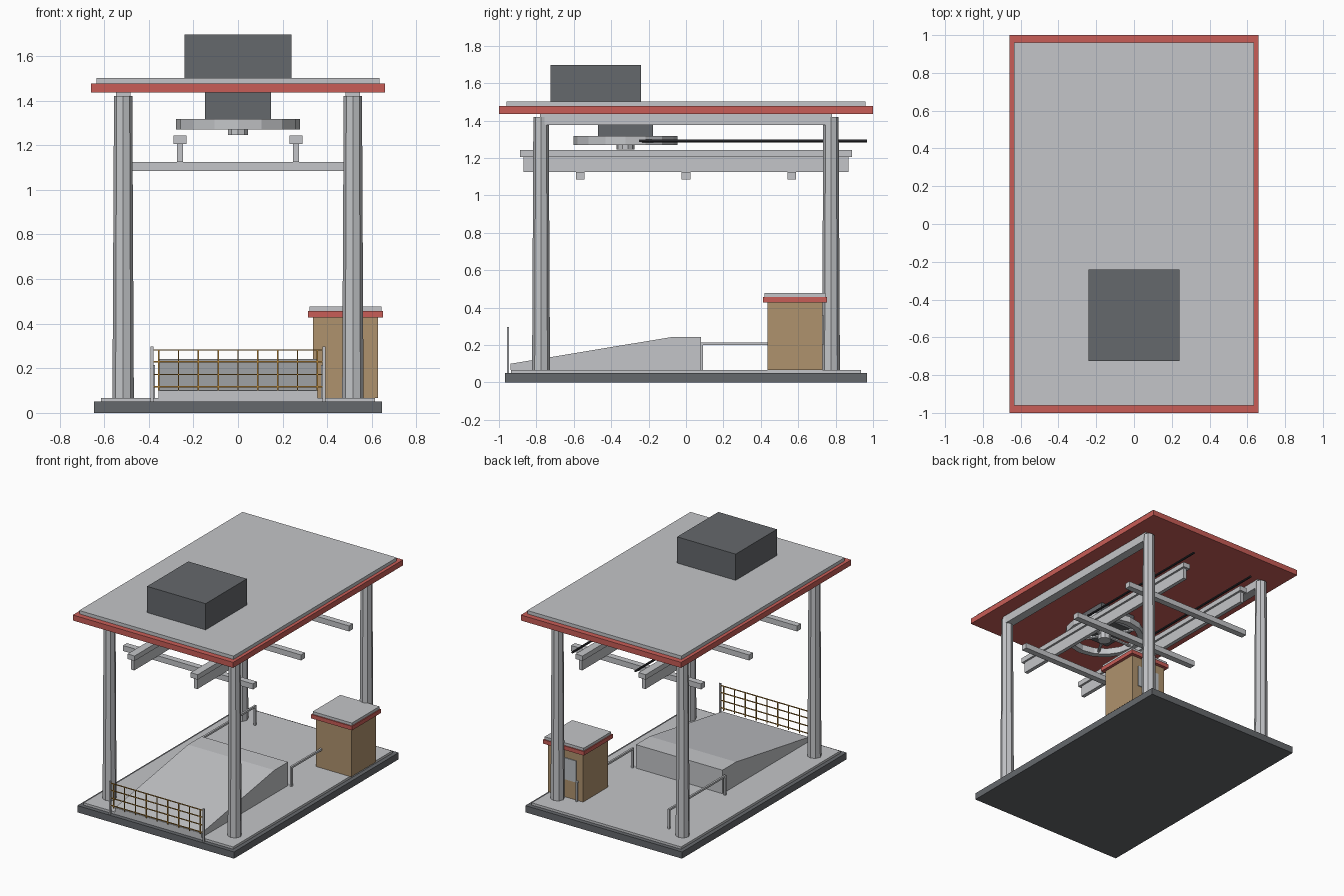
import bpy, bmesh, math
from mathutils import Matrix, Vector

if "Cube" in bpy.data.objects:
    bpy.data.objects.remove(bpy.data.objects["Cube"], do_unlink=True)


def material(name, rgb):
    m = bpy.data.materials.new(name)
    m.use_nodes = True
    m.diffuse_color = (*rgb, 1)
    m.node_tree.nodes["Principled BSDF"].inputs["Base Color"].default_value = (*rgb, 1)
    return m


GREY = material("light grey", (0.55, 0.56, 0.58))
DARK = material("dark grey", (0.13, 0.138, 0.15))
RED = material("red trim", (0.58, 0.11, 0.095))
TAN = material("tan wall", (0.43, 0.29, 0.155))
GLASS = material("window grey", (0.5, 0.53, 0.56))
AMBER = material("amber wire", (0.5, 0.25, 0.04))
BLACK = material("black cable", (0.03, 0.03, 0.035))


def finish(name, bm, mat):
    bmesh.ops.recalc_face_normals(bm, faces=bm.faces)
    mesh = bpy.data.meshes.new(name)
    bm.to_mesh(mesh)
    bm.free()
    mesh.materials.append(mat)
    ob = bpy.data.objects.new(name, mesh)
    bpy.context.collection.objects.link(ob)
    return ob


def add_box(bm, x, y, z):
    """Add a box given its (min, max) range on each axis."""
    mid = Vector([(a + b) / 2 for a, b in (x, y, z)])
    size = [b - a for a, b in (x, y, z)]
    bmesh.ops.create_cube(bm, size=1, matrix=Matrix.Translation(mid) @ Matrix.Diagonal((*size, 1)))


def box(name, x, y, z, mat):
    bm = bmesh.new()
    add_box(bm, x, y, z)
    return finish(name, bm, mat)


def around(c, half):
    return (c - half, c + half)


def add_rod(bm, a, b, r1, r2, sides):
    """Add a straight, possibly tapered rod from a to b."""
    a, b = Vector(a), Vector(b)
    turn = (b - a).to_track_quat("Z", "Y").to_matrix().to_4x4()
    bmesh.ops.create_cone(bm, cap_ends=True, segments=sides, radius1=r1, radius2=r2,
                          depth=(b - a).length, matrix=Matrix.Translation((a + b) / 2) @ turn)


def rod(name, a, b, r1, r2, sides, mat):
    bm = bmesh.new()
    add_rod(bm, a, b, r1, r2, sides)
    return finish(name, bm, mat)


# Ground plinth and canopy roof
box("base_plinth", around(0, 0.645), around(0, 0.968), (0, 0.05), DARK)
box("floor_slab", around(0, 0.615), around(0, 0.936), (0.05, 0.067), GREY)
box("roof_trim", around(0, 0.66), around(0, 1.0), (1.436, 1.477), RED)
box("roof_top", around(0, 0.635), around(0, 0.96), (1.477, 1.502), GREY)
box("roof_machine_house", around(0, 0.241), (-0.725, -0.24), (1.502, 1.697), DARK)

# Portal frames: tapered columns with a beam on top
for sx, side in ((1, "left"), (-1, "right")):
    x = sx * 0.515
    for sy, end in ((-1, "front"), (1, "back")):
        y = sy * 0.775
        rod(f"{side}_{end}_column", (x, y, 0.067), (x, y, 1.42), 0.048, 0.041, 8, GREY)
    box(f"{side}_top_beam", around(x, 0.033), around(0, 0.78), (1.375, 1.436), GREY)

# Overhead T rails, drive cables and the cross beams that carry them
for sx, side in ((1, "left"), (-1, "right")):
    x = sx * 0.26
    bm = bmesh.new()
    add_box(bm, around(x, 0.029), around(0, 0.887), (1.206, 1.243))
    add_box(bm, around(x, 0.014), around(0, 0.87), (1.125, 1.206))
    finish(f"{side}_rail", bm, GREY)
    rod(f"{side}_cable", (x, -0.25, 1.292), (x, 0.967, 1.292), 0.008, 0.008, 8, BLACK)
for i in (-1, 0, 1):
    box("cross_beam", around(0, 0.535), around(i * 0.565, 0.023), (1.085, 1.126), GREY)

# Drive wheel hanging under its motor
WY = -0.324
box("wheel_motor", around(0, 0.148), around(WY, 0.147), (1.317, 1.436), DARK)
rod("wheel_hub", (0, WY, 1.245), (0, WY, 1.317), 0.048, 0.048, 10, GREY)
bm = bmesh.new()
SEG = 16
loops = []
for r, z in ((0.278, 1.27), (0.278, 1.317), (0.235, 1.317), (0.235, 1.27)):
    loops.append([bm.verts.new((r * math.cos(t), WY + r * math.sin(t), z))
                  for t in (math.tau * k / SEG for k in range(SEG))])
for i in range(4):
    p, q = loops[i], loops[(i + 1) % 4]
    for k in range(SEG):
        n = (k + 1) % SEG
        bm.faces.new((p[k], p[n], q[n], q[k]))
finish("wheel_rim", bm, GREY)
bm = bmesh.new()
for k in range(6):
    t = math.tau * k / 6
    c, s = math.cos(t), math.sin(t)
    add_rod(bm, (0.04 * c, WY + 0.04 * s, 1.29), (0.24 * c, WY + 0.24 * s, 1.29), 0.011, 0.011, 6)
finish("wheel_spokes", bm, GREY)

# Boarding ramp from a side profile
bm = bmesh.new()
profile = [(-0.937, 0.067), (-0.937, 0.1), (-0.08, 0.242), (0.08, 0.242), (0.08, 0.067)]
face = bm.faces.new([bm.verts.new((-0.356, y, z)) for y, z in profile])
new = bmesh.ops.extrude_face_region(bm, geom=[face])["geom"]
bmesh.ops.translate(bm, vec=(0.712, 0, 0), verts=[v for v in new if isinstance(v, bmesh.types.BMVert)])
finish("boarding_ramp", bm, GREY)

# Handrails behind the ramp
for sx, side in ((1, "left"), (-1, "right")):
    x = sx * 0.38
    bm = bmesh.new()
    for y in (0.085, 0.742):
        add_box(bm, around(x, 0.007), around(y, 0.007), (0.06, 0.214))
    add_box(bm, around(x, 0.007), (0.085, 0.742), (0.2, 0.214))
    finish(f"{side}_handrail", bm, GREY)

# Front wire fence
FY = -0.952
for sx, side in ((1, "left"), (-1, "right")):
    box(f"{side}_fence_post", around(sx * 0.386, 0.006), around(FY, 0.006), (0.05, 0.297), GREY)
bm = bmesh.new()
for z in (0.117, 0.172, 0.23, 0.282):
    add_box(bm, around(0, 0.386), around(FY, 0.003), around(z, 0.003))
for k in range(-4, 5):
    add_box(bm, around(k * 0.089, 0.003), around(FY, 0.003), (0.1, 0.284))
finish("fence_wires", bm, AMBER)

# Operator booth
BX, BY = 0.482, 0.583
box("booth_walls", around(BX, 0.145), around(BY, 0.146), (0.067, 0.428), TAN)
box("booth_roof_trim", around(BX, 0.168), around(BY, 0.17), (0.428, 0.458), RED)
box("booth_roof_top", around(BX, 0.161), around(BY, 0.162), (0.458, 0.478), GREY)
box("booth_window", around(BX, 0.092), (BY + 0.145, BY + 0.152), (0.2, 0.36), GLASS)
